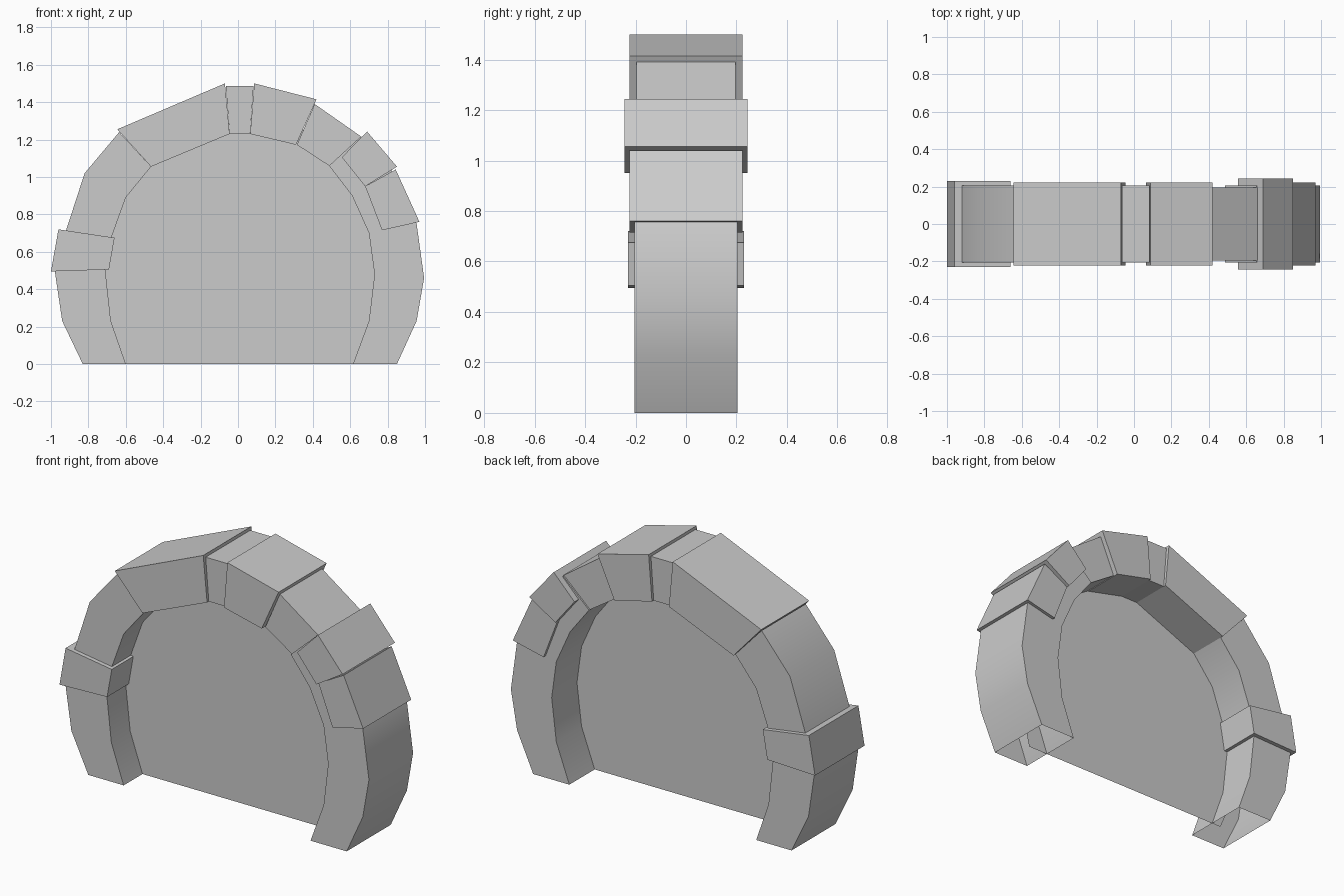
import bpy, bmesh

if "Cube" in bpy.data.objects:
    bpy.data.objects.remove(bpy.data.objects["Cube"])


def add_mesh(name, verts, faces, smooth=False):
    mesh = bpy.data.meshes.new(name)
    mesh.from_pydata(verts, [], faces)
    bm = bmesh.new()
    bm.from_mesh(mesh)
    bmesh.ops.recalc_face_normals(bm, faces=bm.faces)
    bm.to_mesh(mesh)
    bm.free()
    obj = bpy.data.objects.new(name, mesh)
    bpy.context.collection.objects.link(obj)
    if smooth:
        bpy.ops.object.select_all(action='DESELECT')
        obj.select_set(True)
        bpy.context.view_layer.objects.active = obj
        bpy.ops.object.shade_smooth_by_angle(angle=0.52)
    return obj


def stone(name, outer, inner, half, open_start=False):
    """Sweep a rectangular section along matching outer and inner lines."""
    verts, faces = [], []
    for (ox, oz), (ix, iz) in zip(outer, inner):
        verts += [(ox, -half, oz), (ox, half, oz), (ix, half, iz), (ix, -half, iz)]
    n = len(outer)
    for s in range(n - 1):
        for k in range(4):
            a, b = s * 4 + k, s * 4 + (k + 1) % 4
            faces.append((a, b, b + 4, a + 4))
    if not open_start:
        faces.append((0, 1, 2, 3))
    faces.append(tuple(range(4 * n - 4, 4 * n)))
    return add_mesh(name, verts, faces, n > 2)


# Curved legs, open underneath
stone("left_leg", [(-.83, 0), (-.94, .23), (-.98, .5)],
      [(-.60, 0), (-.68, .23), (-.71, .505)], .205, True)
stone("right_leg",
      [(.85, 0), (.955, .23), (.995, .46), (.955, .75), (.825, 1.03), (.655, 1.215)],
      [(.615, 0), (.70, .23), (.73, .48), (.70, .70), (.61, .90), (.487, 1.06)], .205, True)

# Left side stones
stone("left_band_stone", [(-1.0, .495), (-.96, .72)], [(-.69, .505), (-.66, .675)], .23)
stone("left_shoulder", [(-.95, .62), (-.82, 1.02), (-.635, 1.24)],
      [(-.69, .64), (-.60, .89), (-.465, 1.055)], .205)
stone("left_upper_stone", [(-.645, 1.255), (-.07, 1.5)], [(-.465, 1.055), (-.045, 1.23)], .223)

# Keystone
stone("keystone", [(-.065, 1.485), (.083, 1.485)], [(-.045, 1.23), (.065, 1.23)], .207)

# Right side stones
stone("right_upper_stone", [(.087, 1.5), (.42, 1.415)], [(.065, 1.23), (.31, 1.172)], .223)
stone("right_shoulder", [(.41, 1.39), (.66, 1.215)], [(.315, 1.172), (.487, 1.06)], .196)
stone("right_band_stone", [(.69, 1.243), (.85, 1.055)], [(.555, 1.105), (.68, .95)], .243)
stone("right_side_stone", [(.843, 1.04), (.97, .76)], [(.68, .95), (.77, .715)], .223)

# Flat panel filling the opening, edges buried in the stones
rim = [(-.66, 0), (-.76, .23), (-.80, .5), (-.78, .72), (-.68, .95), (-.52, 1.13),
       (-.30, 1.25), (0, 1.32), (.22, 1.30), (.38, 1.24), (.56, 1.12), (.70, .95),
       (.80, .72), (.83, .48), (.80, .23), (.745, 0)]
add_mesh("portal_panel", [(x, -.03, z) for x, z in rim], [tuple(range(len(rim)))])
